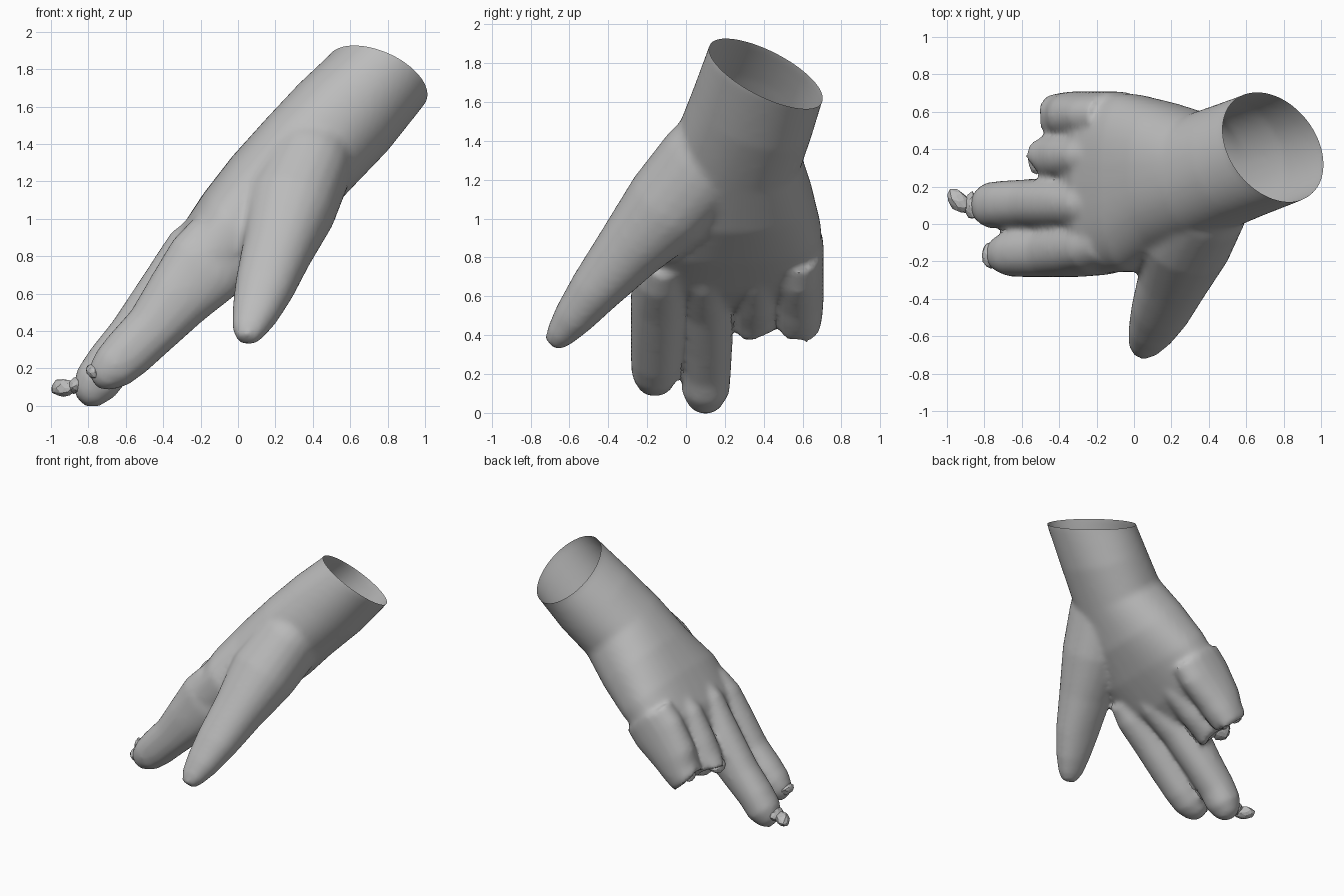
import bpy, bmesh, math, random
from mathutils import Vector

cube = bpy.data.objects.get("Cube")
if cube:
    bpy.data.objects.remove(cube)
random.seed(4)

skin = bpy.data.materials.new("plain grey")
skin.use_nodes = True
GREY = (0.5, 0.5, 0.5, 1)
skin.diffuse_color = GREY
skin.node_tree.nodes["Principled BSDF"].inputs["Base Color"].default_value = GREY


def loft(bm, sections, sides=28, jag=0.0):
    """Skin rings given as (centre, half width vector, half depth vector, roundness power)."""
    rings = []
    for n, (c, u, v, power) in enumerate(sections):
        ring = []
        for i in range(sides):
            a = 2 * math.pi * i / sides
            ca, sa = math.cos(a), math.sin(a)
            p = Vector(c) + Vector(u) * math.copysign(abs(ca) ** power, ca) \
                + Vector(v) * math.copysign(abs(sa) ** power, sa)
            if jag and n == len(sections) - 1:
                p += Vector((-0.7, 0, -0.7)) * random.uniform(-jag, jag)
            ring.append(bm.verts.new(p))
        rings.append(ring)
    for a, b in zip(rings, rings[1:]):
        for i in range(sides):
            j = (i + 1) % sides
            bm.faces.new((a[i], a[j], b[j], b[i]))
    bm.faces.new(rings[0][::-1])
    bm.faces.new(rings[-1])


def tube(bm, path, side, jag=0.0):
    """Loft oval rings along a path of (x, y, z, half width, half depth)."""
    pts = [Vector(p[:3]) for p in path]
    secs = []
    for i, p in enumerate(path):
        d = (pts[min(i + 1, len(pts) - 1)] - pts[max(i - 1, 0)]).normalized()
        u = Vector(side)
        u = (u - d * u.dot(d)).normalized()
        secs.append((pts[i], u * p[3], d.cross(u) * p[4], 0.92))
    loft(bm, secs, 20, jag)


bm = bmesh.new()

# Forearm stub, wrist and palm, thinning to a web between the fingers
loft(bm, [
    ((0.82, 0.47, 1.87), (-0.085, 0.295, -0.125), (-0.255, 0, 0.13), 1.0),
    ((0.745, 0.41, 1.745), (-0.085, 0.295, -0.125), (-0.255, 0, 0.13), 1.0),
    ((0.56, 0.34, 1.54), (-0.05, 0.31, -0.09), (-0.245, 0, 0.17), 0.95),
    ((0.37, 0.265, 1.34), (-0.02, 0.33, -0.04), (-0.22, 0, 0.195), 0.9),
    ((0.18, 0.25, 1.13), (0, 0.40, 0), (-0.21, 0, 0.205), 0.85),
    ((0.0, 0.22, 0.95), (0, 0.475, 0), (-0.185, 0, 0.185), 0.8),
    ((-0.19, 0.22, 0.76), (0, 0.485, 0), (-0.145, 0, 0.145), 0.8),
    ((-0.29, 0.22, 0.65), (0, 0.465, 0), (-0.10, 0, 0.10), 0.8),
    ((-0.37, 0.22, 0.56), (0, 0.43, 0), (-0.045, 0, 0.045), 0.8),
], 40)

# Thumb, swelling out of the side of the wrist
tube(bm, [(0.47, 0.26, 1.45, 0.20, 0.23), (0.38, 0.10, 1.28, 0.23, 0.25),
          (0.28, -0.09, 1.06, 0.245, 0.235), (0.21, -0.30, 0.83, 0.19, 0.175),
          (0.14, -0.47, 0.63, 0.16, 0.135), (0.09, -0.58, 0.49, 0.125, 0.105),
          (0.055, -0.65, 0.40, 0.09, 0.075), (0.04, -0.69, 0.35, 0.05, 0.045)],
     (1, 0, 0))

# Two whole fingers
tube(bm, [(-0.08, -0.11, 0.85, 0.13, 0.22), (-0.18, -0.13, 0.74, 0.145, 0.225),
          (-0.32, -0.14, 0.58, 0.145, 0.185), (-0.46, -0.15, 0.41, 0.135, 0.15),
          (-0.59, -0.155, 0.28, 0.13, 0.14), (-0.67, -0.16, 0.205, 0.12, 0.125),
          (-0.735, -0.16, 0.155, 0.09, 0.09), (-0.775, -0.16, 0.13, 0.045, 0.045)],
     (0, 1, 0))
tube(bm, [(-0.08, 0.10, 0.87, 0.13, 0.22), (-0.2, 0.10, 0.76, 0.14, 0.23),
          (-0.38, 0.11, 0.57, 0.14, 0.18), (-0.56, 0.11, 0.36, 0.13, 0.145),
          (-0.69, 0.105, 0.22, 0.128, 0.13), (-0.76, 0.10, 0.12, 0.125, 0.125),
          (-0.81, 0.095, 0.055, 0.09, 0.09), (-0.84, 0.09, 0.025, 0.045, 0.045)],
     (0, 1, 0))

# Two broken finger stumps
for y, shift in ((0.36, 0.0), (0.58, 0.05)):
    tube(bm, [(-0.08, y, 0.87, 0.13, 0.22), (-0.2 + shift / 2, y, 0.76, 0.13, 0.225),
              (-0.34 + shift / 2, y, 0.6, 0.13, 0.18), (-0.41 + shift, y, 0.52, 0.125, 0.15),
              (-0.465 + shift, y, 0.455, 0.115, 0.13)], (0, 1, 0), 0.035)

bmesh.ops.recalc_face_normals(bm, faces=bm.faces)
mesh = bpy.data.meshes.new("rough_hand")
bm.to_mesh(mesh)
bm.free()
rough = bpy.data.objects.new("rough_hand", mesh)
bpy.context.collection.objects.link(rough)

# Fuse the parts into one skin and soften the joins
remesh = rough.modifiers.new("fuse", 'REMESH')
remesh.mode = 'VOXEL'
remesh.voxel_size = 0.02
soft = rough.modifiers.new("soften", 'SMOOTH')
soft.factor = 0.5
soft.iterations = 8
bpy.context.view_layer.update()
dg = bpy.context.evaluated_depsgraph_get()
fused = bpy.data.meshes.new_from_object(rough.evaluated_get(dg))
bpy.data.objects.remove(rough)

# Cut the forearm open at a slant
bm = bmesh.new()
bm.from_mesh(fused)
bmesh.ops.bisect_plane(bm, geom=bm.verts[:] + bm.edges[:] + bm.faces[:],
                       plane_co=(0.745, 0.41, 1.745),
                       plane_no=(0.397, 0.459, 0.79), clear_outer=True)

# Hollow the broken end of one stump
for v in bm.verts:
    r = (v.co - Vector((-0.48, 0.36, 0.44))).length
    if r < 0.09:
        v.co += Vector((0.7, 0, 0.7)) * 0.07 * (1 - r / 0.09)
bm.to_mesh(fused)
bm.free()
fused.name = "hand"
fused.materials.clear()
fused.materials.append(skin)
hand = bpy.data.objects.new("hand", fused)
bpy.context.collection.objects.link(hand)


# Chipped nails and ragged flaps at the broken ends
def chip(name, loc, size, rot):
    bpy.ops.mesh.primitive_ico_sphere_add(subdivisions=2, radius=1, location=loc, rotation=rot)
    o = bpy.context.object
    o.name = name
    o.scale = size
    for v in o.data.vertices:
        v.co *= random.uniform(0.88, 1.08)
    o.data.materials.append(skin)


chip("middle_nail", (-0.935, 0.12, 0.095), (0.085, 0.05, 0.048), (0, 0, -0.75))
chip("middle_nail_root", (-0.865, 0.095, 0.11), (0.04, 0.075, 0.05), (0, 0.6, 0))
chip("index_nail", (-0.765, -0.165, 0.18), (0.055, 0.07, 0.04), (0, 0.7, 0))
chip("ring_flap", (-0.52, 0.36, 0.51), (0.035, 0.09, 0.06), (0, 0.7, 0))
chip("little_flap", (-0.44, 0.60, 0.51), (0.03, 0.07, 0.06), (0, 0.7, 0))

bpy.ops.object.select_all(action='DESELECT')
hand.select_set(True)
bpy.context.view_layer.objects.active = hand
bpy.ops.object.shade_smooth_by_angle(angle=math.radians(35))
